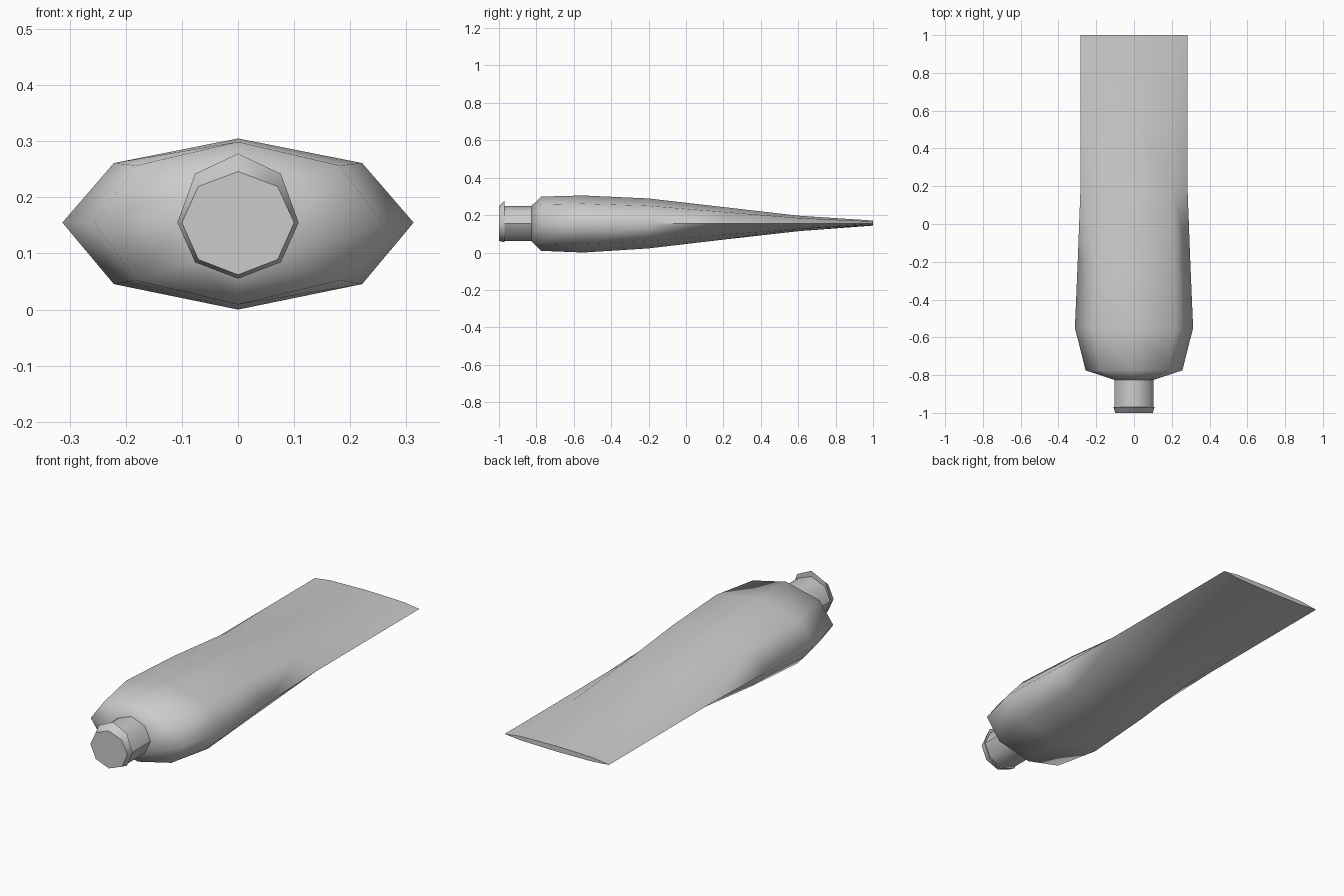
import bpy, bmesh, math

if "Cube" in bpy.data.objects:
    bpy.data.objects.remove(bpy.data.objects["Cube"])

SIDES = 8
ZC = 0.155  # height of the long axis


def loft(name, rings, smooth_deg):
    """Eight-sided skin along y; each ring is (y, half width, bottom z, top z)."""
    bm = bmesh.new()
    loops = []
    for y, rx, bottom, top in rings:
        loop = []
        for i in range(SIDES):
            a = 2 * math.pi * i / SIDES
            s = math.sin(a)
            rz = top - ZC if s > 0 else ZC - bottom
            loop.append(bm.verts.new((rx * math.cos(a), y, ZC + rz * s)))
        loops.append(loop)
    for p, q in zip(loops, loops[1:]):
        for i in range(SIDES):
            j = (i + 1) % SIDES
            bm.faces.new((p[i], p[j], q[j], q[i]))
    bm.faces.new(loops[0])
    bm.faces.new(loops[-1])
    bmesh.ops.recalc_face_normals(bm, faces=bm.faces)
    mesh = bpy.data.meshes.new(name)
    bm.to_mesh(mesh)
    bm.free()
    ob = bpy.data.objects.new(name, mesh)
    bpy.context.collection.objects.link(ob)
    bpy.ops.object.select_all(action='DESELECT')
    ob.select_set(True)
    bpy.context.view_layer.objects.active = ob
    bpy.ops.object.shade_smooth_by_angle(angle=math.radians(smooth_deg))
    return ob


# Squeezable body: shoulder, bulge, then taper to the flat crimped end
loft("tube_body", [
    (-0.825, 0.105, 0.060, 0.250),
    (-0.775, 0.256, 0.009, 0.299),
    (-0.55, 0.313, 0.0, 0.305),
    (-0.20, 0.298, 0.022, 0.289),
    (0.20, 0.283, 0.069, 0.243),
    (0.60, 0.283, 0.114, 0.197),
    (1.00, 0.283, 0.144, 0.171),
], 84)

# Neck with the flared lip at the front
loft("neck_and_lip", [
    (-1.00, 0.100, 0.062, 0.246),
    (-0.97, 0.108, 0.055, 0.278),
    (-0.97, 0.103, 0.062, 0.250),
    (-0.815, 0.103, 0.062, 0.250),
], 46)
